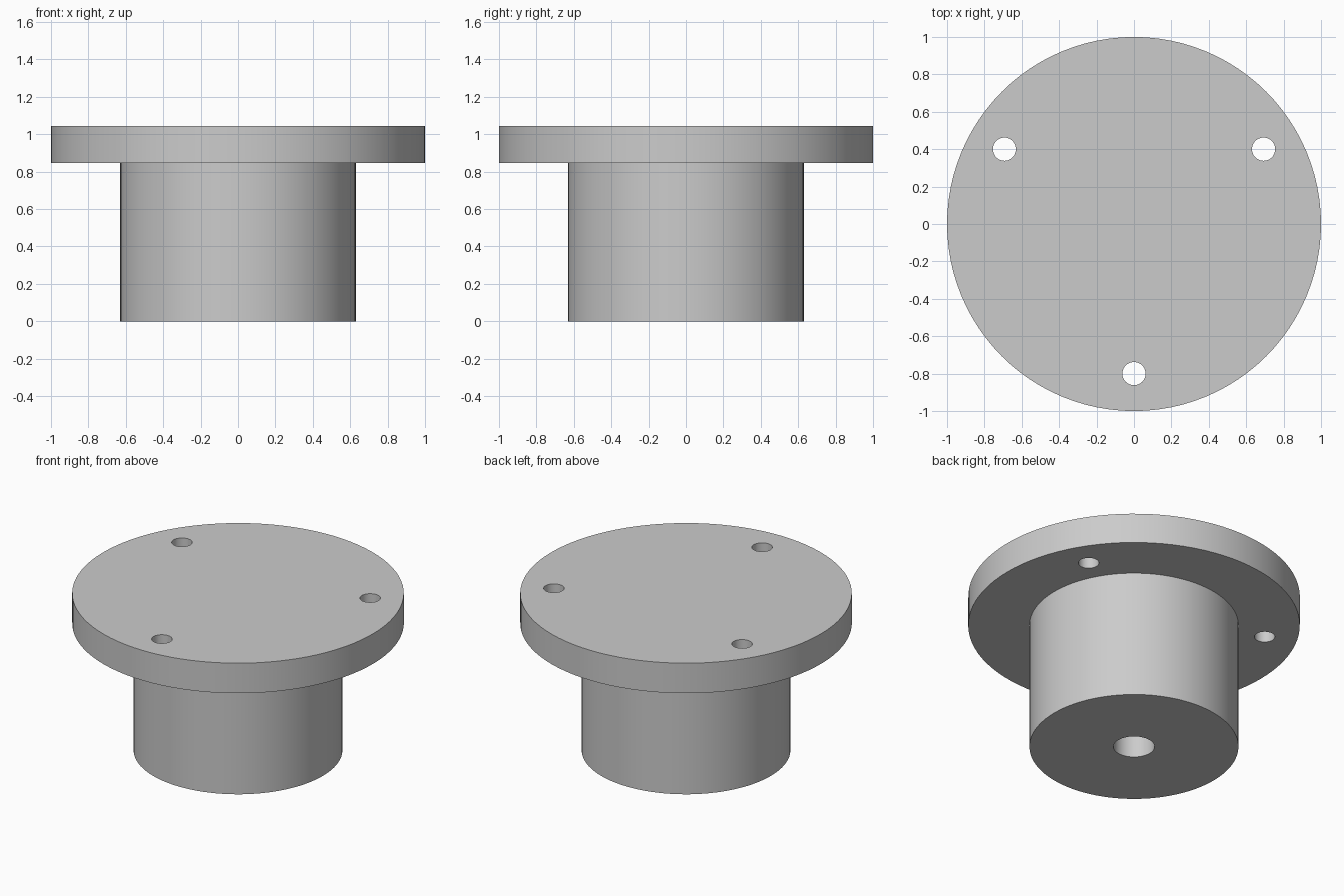
import bpy
import bmesh
from math import cos, sin, pi, radians

if "Cube" in bpy.data.objects:
    bpy.data.objects.remove(bpy.data.objects["Cube"], do_unlink=True)

FLANGE_R, HUB_R, BORE_R, BOLT_R = 1.0, 0.63, 0.124, 0.062
HUB_TOP, TOP = 0.845, 1.045
BOLT_CIRCLE = 0.8

# Plain grey metal
metal = bpy.data.materials.new("grey metal")
metal.use_nodes = True
grey = (0.6, 0.6, 0.6, 1)
metal.diffuse_color = grey
metal.node_tree.nodes["Principled BSDF"].inputs["Base Color"].default_value = grey


def lathe(name, profile, steps=96):
    """Turn a (radius, height) profile around z."""
    bm = bmesh.new()
    verts = [bm.verts.new((r, 0, z)) for r, z in profile]
    edges = [bm.edges.new(pair) for pair in zip(verts, verts[1:])]
    bmesh.ops.spin(bm, geom=verts + edges, cent=(0, 0, 0), axis=(0, 0, 1),
                   angle=2 * pi, steps=steps)
    bmesh.ops.remove_doubles(bm, verts=bm.verts, dist=0.0001)
    bmesh.ops.recalc_face_normals(bm, faces=bm.faces)
    mesh = bpy.data.meshes.new(name)
    bm.to_mesh(mesh)
    bm.free()
    mesh.materials.append(metal)
    obj = bpy.data.objects.new(name, mesh)
    bpy.context.collection.objects.link(obj)
    return obj


# Flange and hub turned as one solid, with a blind bore from below
body = lathe("flanged_hub", [
    (0, HUB_TOP), (BORE_R, HUB_TOP), (BORE_R, 0), (HUB_R, 0),
    (HUB_R, HUB_TOP), (FLANGE_R, HUB_TOP), (FLANGE_R, TOP), (0, TOP)])

# Three bolt holes through the flange
bpy.context.view_layer.objects.active = body
body.select_set(True)
for i in range(3):
    a = radians(-90 + 120 * i)
    cutter = lathe("bolt_hole_cutter", [
        (0, HUB_TOP - 0.1), (BOLT_R, HUB_TOP - 0.1),
        (BOLT_R, TOP + 0.1), (0, TOP + 0.1)], 40)
    cutter.location = (BOLT_CIRCLE * cos(a), BOLT_CIRCLE * sin(a), 0)
    cutter.hide_render = True
    bpy.context.view_layer.update()
    cut = body.modifiers.new("bolt_hole", "BOOLEAN")
    cut.operation = "DIFFERENCE"
    cut.solver = "EXACT"
    cut.object = cutter
    bpy.ops.object.modifier_apply(modifier=cut.name)
    bpy.data.objects.remove(cutter, do_unlink=True)

bpy.ops.object.shade_smooth_by_angle(angle=radians(30))
